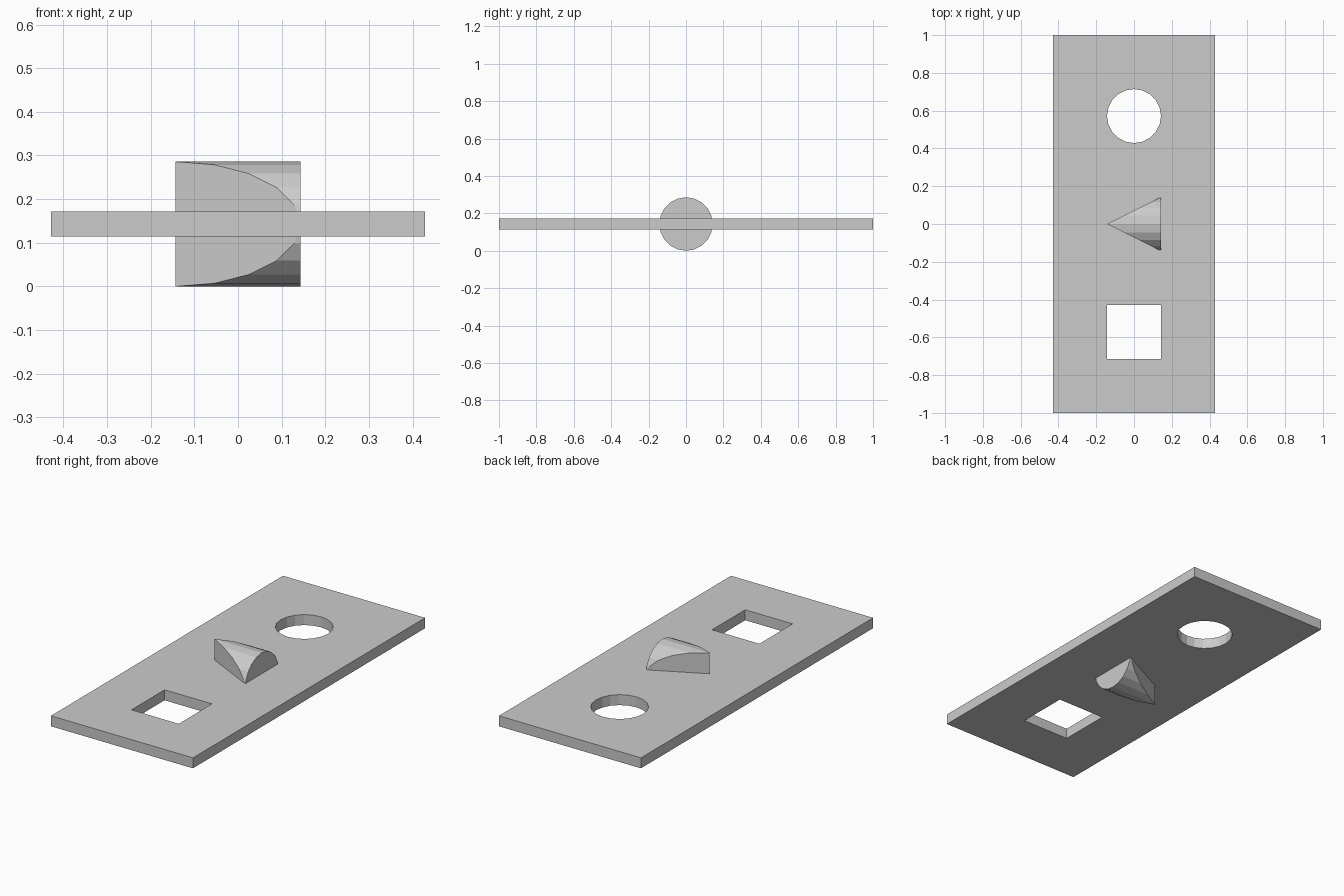
import bpy, bmesh
from math import sin, cos, pi

if "Cube" in bpy.data.objects:
    bpy.data.objects.remove(bpy.data.objects["Cube"])

U = 1 / 7          # half-size shared by all three shapes
SEG = 20


def add_outline(curve, pts):
    s = curve.splines.new('POLY')
    s.points.add(len(pts) - 1)
    for p, (x, y) in zip(s.points, pts):
        p.co = (x, y, 0, 1)
    s.use_cyclic_u = True
    s.use_smooth = False


def rect(hx, hy, cy=0):
    return [(-hx, cy - hy), (hx, cy - hy), (hx, cy + hy), (-hx, cy + hy)]


# Plate with a square and a round hole
curve = bpy.data.curves.new('plate', 'CURVE')
curve.dimensions = '2D'
curve.fill_mode = 'BOTH'
curve.extrude = U / 5
add_outline(curve, rect(3 * U, 1))
add_outline(curve, rect(U, U, -4 * U))
add_outline(curve, [(U * cos(2 * pi * i / SEG), 4 * U + U * sin(2 * pi * i / SEG))
                    for i in range(SEG)])
plate = bpy.data.objects.new('plate', curve)
plate.location.z = U
bpy.context.collection.objects.link(plate)
bpy.context.view_layer.objects.active = plate
plate.select_set(True)
bpy.ops.object.convert(target='MESH')
plate.data.shade_flat()

# Plug: round from the side, triangular from the top, square from the front
bm = bmesh.new()
back, front = [], []
for i in range(SEG):
    a = 2 * pi * i / SEG
    y, z = U * sin(a), U * cos(a)
    back.append(bm.verts.new((U, y, z)))
    tip = i in (SEG // 4, 3 * SEG // 4)     # front and back meet here
    front.append(back[-1] if tip else bm.verts.new((2 * abs(y) - U, y, z)))
for i in range(SEG):
    j = (i + 1) % SEG
    bm.faces.new(list(dict.fromkeys((back[i], back[j], front[j], front[i]))))
bm.faces.new(back)
bm.faces.new(front[:SEG // 2 + 1])
bm.faces.new(front[SEG // 2:] + front[:1])
bmesh.ops.recalc_face_normals(bm, faces=bm.faces)
mesh = bpy.data.meshes.new('plug')
bm.to_mesh(mesh)
bm.free()
plug = bpy.data.objects.new('plug', mesh)
plug.location.z = U
bpy.context.collection.objects.link(plug)
